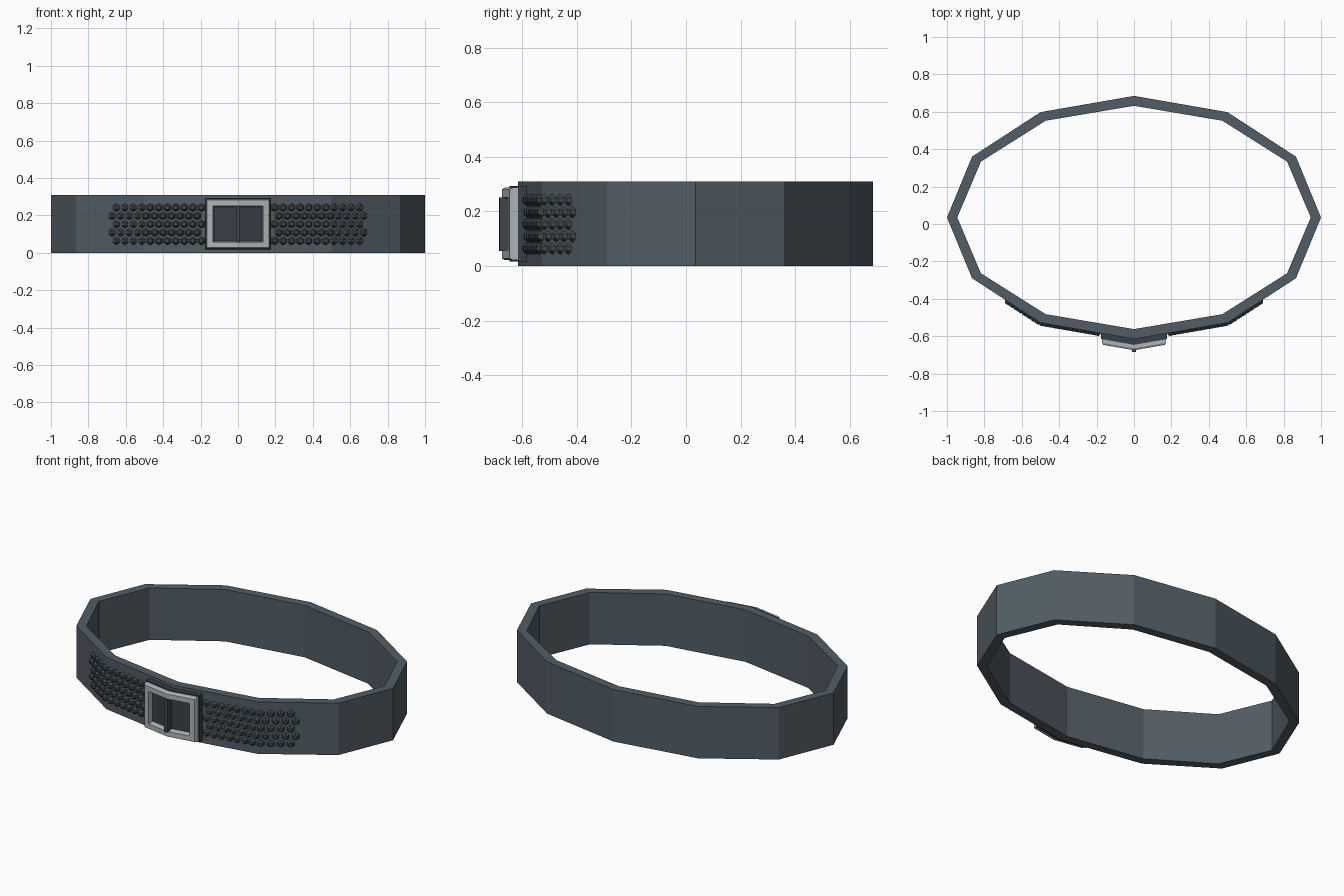
import bpy, bmesh, math
from mathutils import Vector, Matrix

if "Cube" in bpy.data.objects:
    bpy.data.objects.remove(bpy.data.objects["Cube"])

CY, RX, RY, H = 0.035, 1.0, 0.65, 0.31


def material(name, rgb):
    m = bpy.data.materials.new(name)
    m.diffuse_color = (*rgb, 1)
    m.use_nodes = True
    m.node_tree.nodes["Principled BSDF"].inputs["Base Color"].default_value = m.diffuse_color
    return m


LEATHER = material("slate", (0.085, 0.11, 0.13))
DARK = material("dark_slate", (0.04, 0.05, 0.065))
STUD = material("stud_grey", (0.05, 0.062, 0.07))
SILVER = material("silver", (0.42, 0.46, 0.47))


def finish(name, bm, mat):
    bmesh.ops.recalc_face_normals(bm, faces=bm.faces)
    me = bpy.data.meshes.new(name)
    bm.to_mesh(me)
    bm.free()
    me.materials.append(mat)
    ob = bpy.data.objects.new(name, me)
    bpy.context.collection.objects.link(ob)
    return ob


def skin(name, loops, mat, closed):
    """Bridge point loops; closed joins last to first, otherwise ends are capped."""
    bm = bmesh.new()
    rings = [[bm.verts.new(p) for p in lp] for lp in loops]
    n = len(rings[0])
    pairs = list(zip(rings, rings[1:])) + ([(rings[-1], rings[0])] if closed else [])
    for a, b in pairs:
        for i in range(n):
            j = (i + 1) % n
            bm.faces.new((a[i], a[j], b[j], b[i]))
    if not closed:
        for r in (rings[0], rings[-1]):
            # split cap along the central crease
            bm.faces.new((r[0], r[1], r[4], r[5]))
            bm.faces.new((r[1], r[2], r[3], r[4]))
    return finish(name, bm, mat)


def ellipse(rx, ry, z):
    return [(rx * math.cos(math.tau * i / 12), CY + ry * math.sin(math.tau * i / 12), z)
            for i in range(12)]


# Front outline of the belt, used to seat everything on it
FRONT = [Vector(p[:2]) for p in ellipse(RX, RY, 0)[9:12]]


def seat(x):
    """Point on the belt front at x, and the outward normal there."""
    ax = abs(x)
    a, b = (FRONT[0], FRONT[1]) if ax < FRONT[1].x else (FRONT[1], FRONT[2])
    p = a.lerp(b, (ax - a.x) / (b.x - a.x))
    d = (b - a).normalized()
    s = 1 if x >= 0 else -1
    return Vector((x, p.y, 0)), Vector((s * d.y, -d.x, 0))


def bent_loop(hx, z0, z1, off):
    """Rectangle folded along the belt's front crease, off in front of it."""
    return [(x, seat(x)[0].y - off, z) for x, z in
            ((-hx, z0), (0, z0), (hx, z0), (hx, z1), (0, z1), (-hx, z1))]


# Twelve-sided belt band
skin("belt_band", [ellipse(RX, RY, 0), ellipse(RX, RY, H),
                   ellipse(0.945, 0.597, H), ellipse(0.945, 0.597, 0)], LEATHER, True)

# Buckle backing plate, frame and prong
skin("buckle_plate", [bent_loop(0.176, 0.016, 0.293, -0.005),
                      bent_loop(0.176, 0.016, 0.293, 0.031)], DARK, False)
skin("buckle_frame", [bent_loop(0.171, 0.022, 0.287, 0.030),
                      bent_loop(0.171, 0.022, 0.287, 0.050),
                      bent_loop(0.165, 0.028, 0.281, 0.060),
                      bent_loop(0.135, 0.057, 0.251, 0.060),
                      bent_loop(0.127, 0.064, 0.244, 0.030)], SILVER, True)
skin("buckle_prong", [bent_loop(0.011, 0.055, 0.252, 0.030),
                      bent_loop(0.011, 0.055, 0.252, 0.070)], STUD, False)

# Staggered rows of hexagonal studs either side of the buckle
bm = bmesh.new()
for row in range(5):
    z = 0.064 + row * 0.0445
    for col in range(11):
        x = 0.195 + col * 0.0455 + (row % 2) * 0.0225
        for s in (-1, 1):
            p, nrm = seat(s * x)
            p.z = z
            rot = nrm.to_track_quat('Z', 'Y').to_matrix().to_4x4()
            bmesh.ops.create_cone(
                bm, cap_ends=True, segments=6, radius1=0.025, radius2=0.012, depth=0.02,
                matrix=Matrix.Translation(p + nrm * 0.006) @ rot)
finish("belt_studs", bm, STUD)
